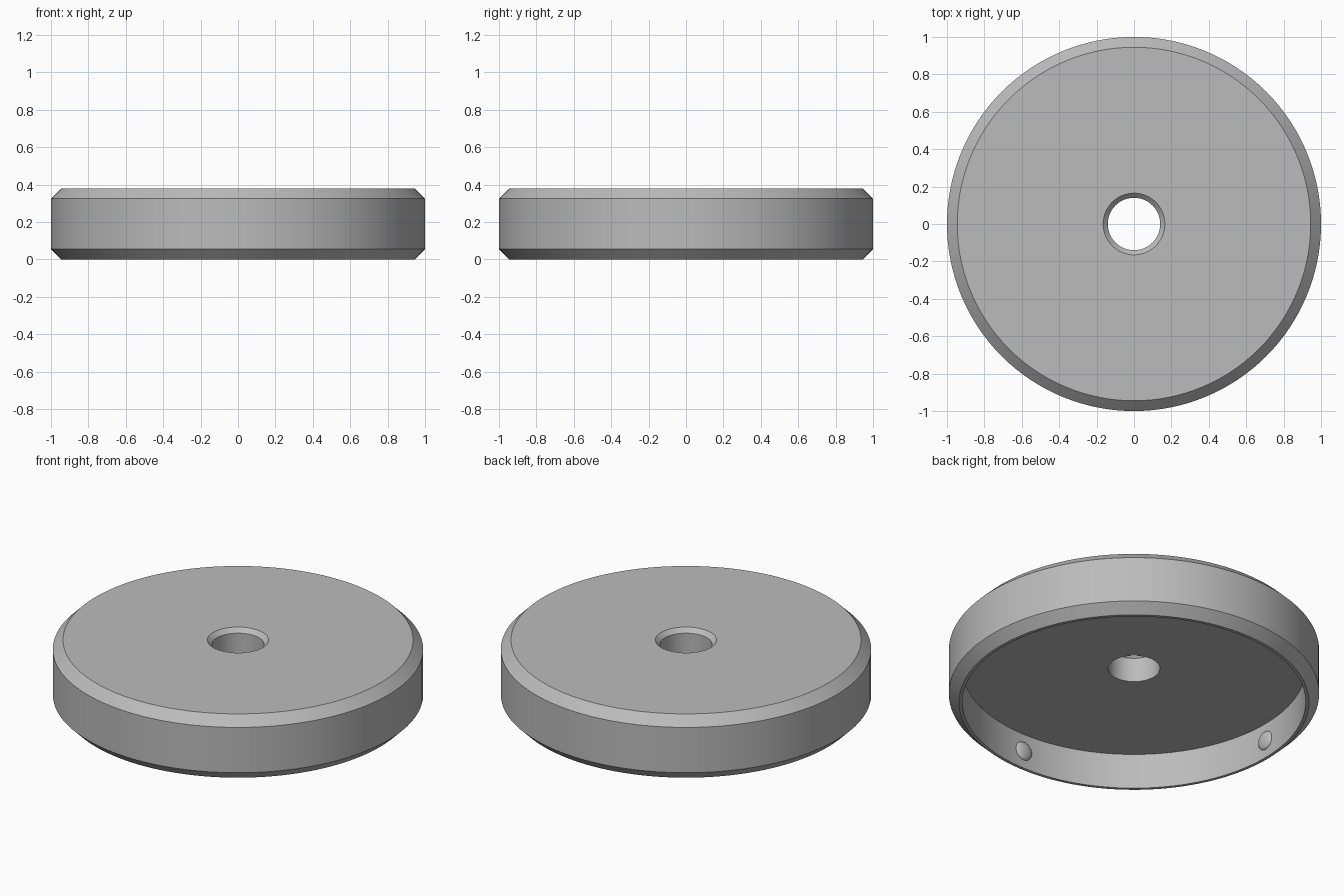
import bpy, bmesh, math
from mathutils import Matrix

if "Cube" in bpy.data.objects:
    bpy.data.objects.remove(bpy.data.objects["Cube"], do_unlink=True)

SEGMENTS = 128
GREY = (0.5, 0.5, 0.5, 1)

grey = bpy.data.materials.new("mid grey")
grey.use_nodes = True
grey.diffuse_color = GREY
grey.node_tree.nodes["Principled BSDF"].inputs["Base Color"].default_value = GREY


def finish(bm, name):
    bmesh.ops.recalc_face_normals(bm, faces=bm.faces)
    mesh = bpy.data.meshes.new(name)
    bm.to_mesh(mesh)
    bm.free()
    mesh.materials.append(grey)
    obj = bpy.data.objects.new(name, mesh)
    bpy.context.collection.objects.link(obj)
    bpy.ops.object.select_all(action="DESELECT")
    obj.select_set(True)
    bpy.context.view_layer.objects.active = obj
    bpy.ops.object.shade_smooth_by_angle(angle=math.radians(25))
    return obj


# Chamfered cap: closed radius/height section spun about z
profile = [(0.14, 0.21), (0.14, 0.355), (0.165, 0.38), (0.945, 0.38), (1, 0.325),
           (1, 0.055), (0.945, 0), (0.927, 0), (0.927, 0.21)]
bm = bmesh.new()
points = [bm.verts.new((r, 0, z)) for r, z in profile]
edges = [bm.edges.new((a, b)) for a, b in zip(points, points[1:] + points[:1])]
bmesh.ops.spin(bm, geom=points + edges, cent=(0, 0, 0), axis=(0, 0, 1),
               angle=math.tau, steps=SEGMENTS)
bmesh.ops.remove_doubles(bm, verts=bm.verts, dist=0.0001)
finish(bm, "cap_body")

# Four shallow domed studs on the inner wall
for i, side in enumerate(("left", "back", "right", "front")):
    bm = bmesh.new()
    bmesh.ops.create_uvsphere(bm, u_segments=32, v_segments=16, radius=0.055)
    bmesh.ops.scale(bm, vec=(0.4, 1, 1), verts=bm.verts)
    bmesh.ops.transform(bm, verts=bm.verts,
                        matrix=Matrix.Rotation(i * math.pi / 2, 4, "Z")
                        @ Matrix.Translation((0.927, 0, 0.105)))
    finish(bm, side + "_stud")
